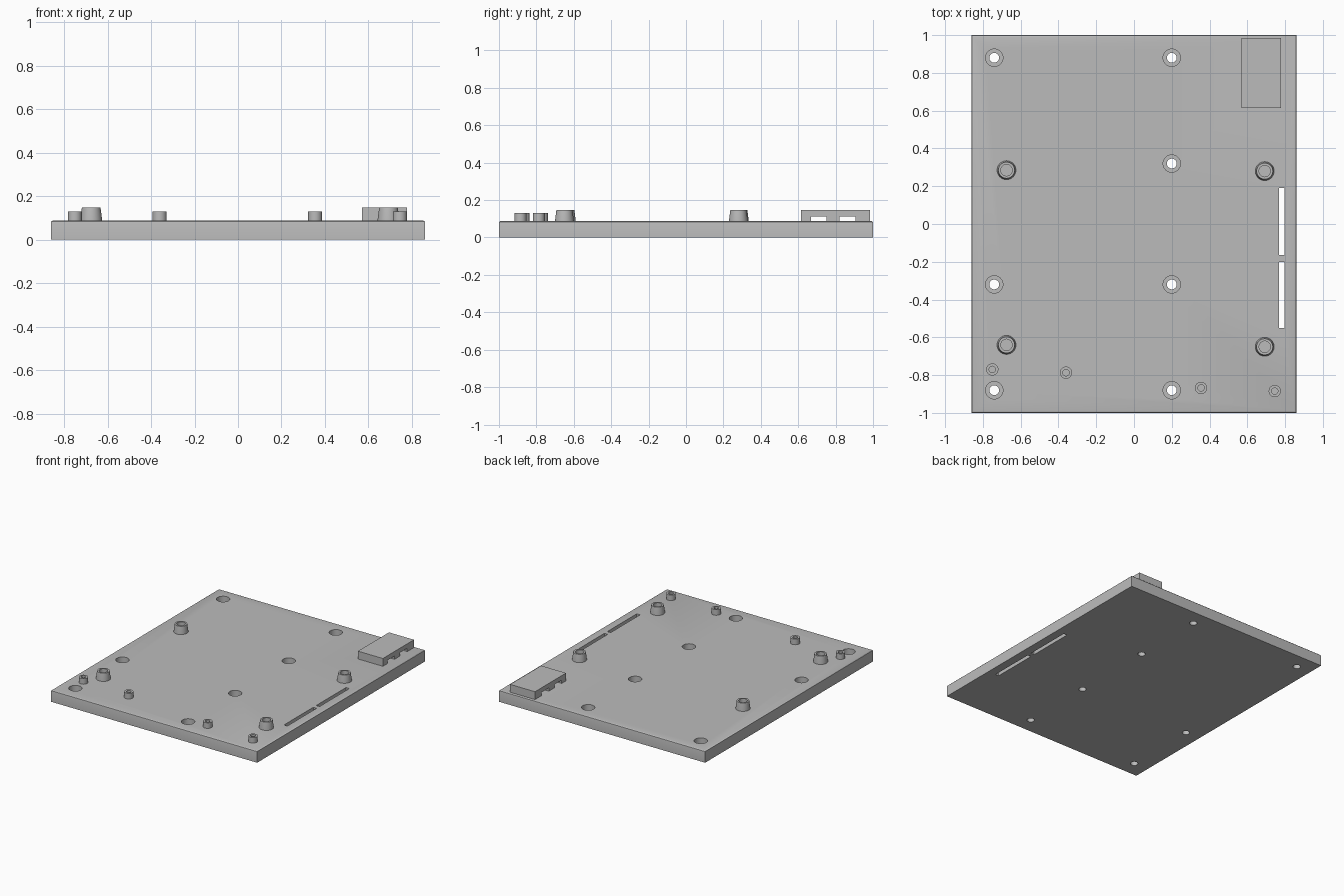
import bpy, bmesh, math

cube = bpy.data.objects.get("Cube")
if cube:
    bpy.data.objects.remove(cube, do_unlink=True)

grey = bpy.data.materials.new("plain grey")
grey.use_nodes = True
COLOUR = (0.5, 0.5, 0.5, 1)
grey.diffuse_color = COLOUR
grey.node_tree.nodes["Principled BSDF"].inputs["Base Color"].default_value = COLOUR

PLATE_TOP = 0.088
SUNK = PLATE_TOP - 0.003   # raised parts sit slightly into the plate


def add_box(bm, x0, x1, y0, y1, z0, z1):
    verts = bmesh.ops.create_cube(bm, size=1)["verts"]
    for v in verts:
        v.co = ((x0 + x1) / 2 + v.co.x * (x1 - x0),
                (y0 + y1) / 2 + v.co.y * (y1 - y0),
                (z0 + z1) / 2 + v.co.z * (z1 - z0))


def add_lathe(bm, x, y, profile, sides=32):
    """Closed solid of revolution from (radius, height) points, capped at both ends."""
    rings = []
    for r, z in profile:
        rings.append([bm.verts.new((x + r * math.cos(math.tau * i / sides),
                                    y + r * math.sin(math.tau * i / sides), z))
                      for i in range(sides)])
    for low, high in zip(rings, rings[1:]):
        for i in range(sides):
            j = (i + 1) % sides
            bm.faces.new((low[i], low[j], high[j], high[i]))
    bm.faces.new(rings[0][::-1])
    bm.faces.new(rings[-1])


def finish(bm, name, smooth=True):
    bmesh.ops.recalc_face_normals(bm, faces=bm.faces[:])
    mesh = bpy.data.meshes.new(name)
    bm.to_mesh(mesh)
    bm.free()
    mesh.materials.append(grey)
    obj = bpy.data.objects.new(name, mesh)
    bpy.context.collection.objects.link(obj)
    if smooth:
        shade(obj)
    return obj


def shade(obj):
    bpy.ops.object.select_all(action="DESELECT")
    obj.select_set(True)
    bpy.context.view_layer.objects.active = obj
    bpy.ops.object.shade_smooth_by_angle(angle=math.radians(30))


# Base plate with softened top edges
bm = bmesh.new()
add_box(bm, -0.86, 0.86, -1, 1, 0, PLATE_TOP)
top_edges = [e for e in bm.edges if all(v.co.z > 0.05 for v in e.verts)]
bmesh.ops.bevel(bm, geom=top_edges, offset=0.01, segments=3, profile=0.5, affect="EDGES")
plate = finish(bm, "base_plate", smooth=False)

# Counterbored screw holes and cable slots
bm = bmesh.new()
screw_holes = [(-0.74, 0.88), (0.2, 0.88), (0.2, 0.32), (-0.74, -0.32),
               (0.2, -0.32), (-0.74, -0.88), (0.2, -0.88)]
for x, y in screw_holes:
    add_lathe(bm, x, y, [(0.026, -0.05), (0.026, 0.033), (0.046, 0.033), (0.046, 0.15)])
for y0, y1 in [(-0.165, 0.19), (-0.55, -0.2)]:
    add_box(bm, 0.768, 0.796, y0, y1, -0.05, 0.15)
cutter = finish(bm, "hole_cutter", smooth=False)
cutter.hide_render = True
cut = plate.modifiers.new("holes", "BOOLEAN")
cut.operation = "DIFFERENCE"
cut.solver = "EXACT"
cut.object = cutter
bpy.context.view_layer.objects.active = plate
bpy.ops.object.modifier_apply(modifier=cut.name)
bpy.data.objects.remove(cutter, do_unlink=True)
shade(plate)

# Tapered large standoffs with blind bores
for i, (x, y) in enumerate([(-0.675, 0.285), (0.692, 0.28), (-0.675, -0.64), (0.692, -0.65)]):
    bm = bmesh.new()
    add_lathe(bm, x, y, [(0.05, SUNK), (0.05, 0.092), (0.043, 0.147),
                         (0.03, 0.147), (0.03, 0.092)])
    finish(bm, f"large_standoff_{i + 1}")

# Small straight standoffs with blind bores
for i, (x, y) in enumerate([(-0.75, -0.77), (-0.36, -0.787), (0.355, -0.868), (0.745, -0.885)]):
    bm = bmesh.new()
    add_lathe(bm, x, y, [(0.032, SUNK), (0.032, 0.13), (0.017, 0.13), (0.017, 0.092)])
    finish(bm, f"small_standoff_{i + 1}")

# Raised block: side profile with two cable passages, extruded across x
outline = [(0.615, SUNK), (0.615, 0.147), (0.985, 0.147), (0.985, SUNK)]
for y0, y1 in [(0.82, 0.905), (0.667, 0.752)]:
    outline += [(y1, SUNK), (y1, 0.113), (y0, 0.113), (y0, SUNK)]
bm = bmesh.new()
side = bm.faces.new([bm.verts.new((0.57, y, z)) for y, z in outline])
out = bmesh.ops.extrude_face_region(bm, geom=[side], use_keep_orig=True)
moved = [g for g in out["geom"] if isinstance(g, bmesh.types.BMVert)]
bmesh.ops.translate(bm, verts=moved, vec=(0.208, 0, 0))
finish(bm, "cable_bridge", smooth=False)
